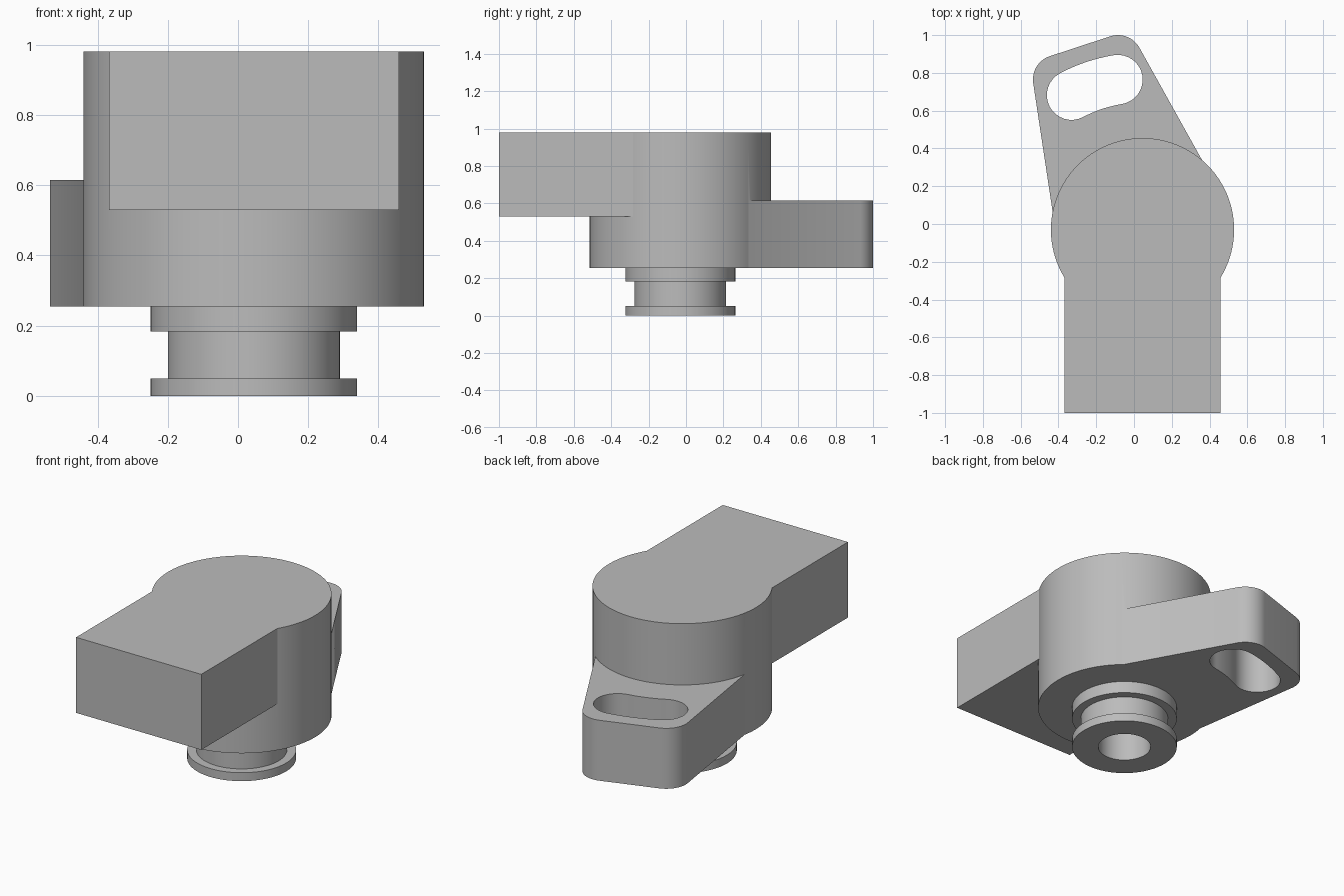
import bpy, bmesh, math
from mathutils import Vector

cube = bpy.data.objects.get("Cube")
if cube:
    bpy.data.objects.remove(cube, do_unlink=True)

CX, CY = 0.045, -0.03          # pivot axis
BASE, TOP = 0.255, 0.98        # hub bottom and top

grey = bpy.data.materials.new("plain grey")
grey.use_nodes = True
grey.diffuse_color = (0.5, 0.5, 0.5, 1)
grey.node_tree.nodes["Principled BSDF"].inputs["Base Color"].default_value = (0.5, 0.5, 0.5, 1)


def add_object(name, bm):
    bmesh.ops.recalc_face_normals(bm, faces=bm.faces)
    mesh = bpy.data.meshes.new(name)
    bm.to_mesh(mesh)
    bm.free()
    mesh.materials.append(grey)
    obj = bpy.data.objects.new(name, mesh)
    bpy.context.collection.objects.link(obj)
    return obj


def prism(name, outline, z0, z1):
    bm = bmesh.new()
    face = bm.faces.new([bm.verts.new((x, y, z0)) for x, y in outline])
    new = bmesh.ops.extrude_face_region(bm, geom=[face])["geom"]
    verts = [v for v in new if isinstance(v, bmesh.types.BMVert)]
    bmesh.ops.translate(bm, verts=verts, vec=(0, 0, z1 - z0))
    return add_object(name, bm)


def lathe(name, profile, steps=128):
    bm = bmesh.new()
    verts = [bm.verts.new((CX + r, CY, z)) for r, z in profile]
    edges = [bm.edges.new(pair) for pair in zip(verts, verts[1:])]
    bmesh.ops.spin(bm, geom=verts + edges, cent=(CX, CY, 0), axis=(0, 0, 1),
                   angle=math.tau, steps=steps, use_merge=True)
    bmesh.ops.remove_doubles(bm, verts=bm.verts, dist=0.0001)
    return add_object(name, bm)


def arc(x, y, r, a0, a1, n=16):
    angles = [math.radians(a0 + (a1 - a0) * i / n) for i in range(n + 1)]
    return [(x + r * math.cos(a), y + r * math.sin(a)) for a in angles]


def combine(target, other, operation):
    mod = target.modifiers.new(operation.lower(), "BOOLEAN")
    mod.operation, mod.object, mod.solver = operation, other, "EXACT"
    bpy.ops.object.select_all(action="DESELECT")
    bpy.context.view_layer.objects.active = target
    target.select_set(True)
    bpy.ops.object.modifier_apply(modifier=mod.name)
    bpy.data.objects.remove(other, do_unlink=True)


# Round hub with grooved, bored spindle below
hub = lathe("hub_and_spindle", [
    (0, 0.5), (0.147, 0.5), (0.147, 0), (0.294, 0), (0.294, 0.05), (0.245, 0.05),
    (0.245, 0.183), (0.294, 0.183), (0.294, BASE), (0.485, BASE), (0.485, TOP), (0, TOP)])

# Square arm towards the front
arm = prism("front_arm", [(-0.367, -1), (0.458, -1), (0.458, CY), (-0.367, CY)], 0.53, TOP)

# Rounded lug towards the back
lug_outline = ([(0.40, 0.267)] + arc(-0.085, 0.87, 0.13, 28.8, 108.4)
               + arc(-0.405, 0.765, 0.13, 108.4, 188.5)
               + [(-0.415, -0.04), (CX, 0.25)])
lug = prism("rear_lug", lug_outline, BASE, 0.615)

# Curved slot concentric with the hub
R, W, A0, A1 = 0.805, 0.131, 99.3, 117.8
start = Vector(arc(CX, CY, R, A0, A0, 1)[0])
end = Vector(arc(CX, CY, R, A1, A1, 1)[0])
slot_outline = (arc(CX, CY, R + W, A0, A1)[:-1] + arc(*end, W, A1, A1 + 180)[:-1]
                + arc(CX, CY, R - W, A1, A0)[:-1] + arc(*start, W, A0 - 180, A0)[:-1])
slot = prism("slot_cutter", slot_outline, 0.1, 0.8)
slot.hide_render = True

combine(lug, slot, "DIFFERENCE")
combine(hub, arm, "UNION")
combine(hub, lug, "UNION")
hub.name = "pivot_body"
bpy.ops.object.shade_smooth_by_angle(angle=math.radians(25))
